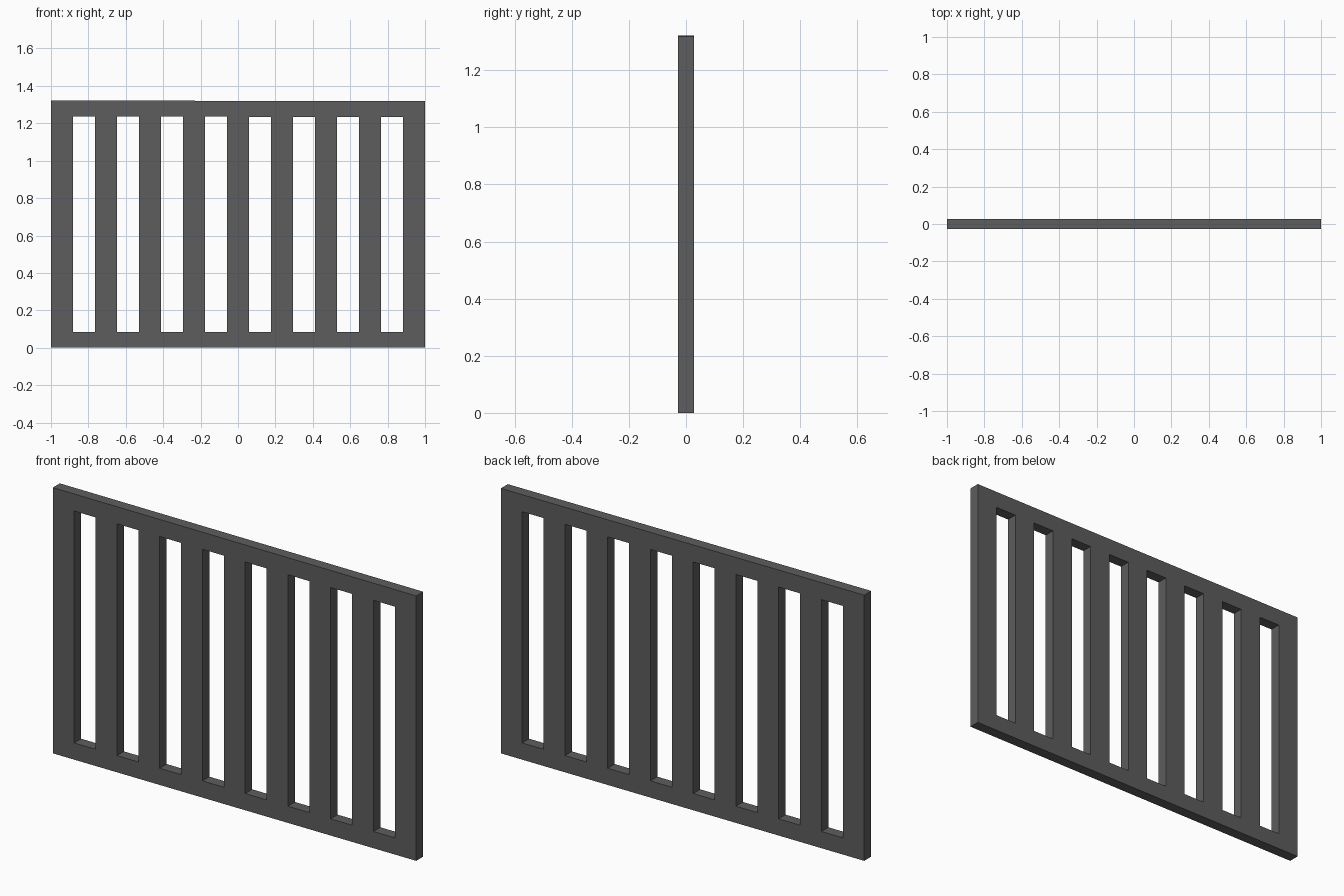
import bpy, bmesh

if "Cube" in bpy.data.objects:
    bpy.data.objects.remove(bpy.data.objects["Cube"])

N = 17                       # equal columns: 9 slats and 8 gaps
DEPTH = 0.055
RAIL_LOW, RAIL_HIGH, TOP = 0.083, 1.235, 1.32
SLOPE = -0.002               # top rail dips very slightly to the right

metal = bpy.data.materials.new("dark_grey")
metal.diffuse_color = (0.11, 0.11, 0.112, 1)
metal.use_nodes = True
metal.node_tree.nodes["Principled BSDF"].inputs["Base Color"].default_value = metal.diffuse_color


def column_points(bm, i):
    """Four front points of one vertical grid line."""
    x = -1 + 2 * i / N
    zs = (0, RAIL_LOW, RAIL_HIGH + SLOPE * x, TOP + SLOPE * x)
    return [bm.verts.new((x, -DEPTH / 2, z)) for z in zs]


# Front face of the panel: rails everywhere, slats on every other column
bm = bmesh.new()
cols = [column_points(bm, i) for i in range(N + 1)]
for i in range(N):
    a, b = cols[i], cols[i + 1]
    for row in range(3):
        if row == 1 and i % 2:
            continue         # gap between slats
        bm.faces.new((a[row], b[row], b[row + 1], a[row + 1]))

# Give the panel its thickness
front = bm.faces[:]
back = bmesh.ops.extrude_face_region(bm, geom=front, use_keep_orig=True)
bmesh.ops.translate(bm, vec=(0, DEPTH, 0),
                    verts=[g for g in back["geom"] if isinstance(g, bmesh.types.BMVert)])
bmesh.ops.recalc_face_normals(bm, faces=bm.faces[:])

# Merge coplanar faces so the rails and slats read as one flat panel
bmesh.ops.dissolve_limit(bm, angle_limit=0.001, verts=bm.verts[:], edges=bm.edges[:])

mesh = bpy.data.meshes.new("slatted_panel")
bm.to_mesh(mesh)
bm.free()
mesh.materials.append(metal)
panel = bpy.data.objects.new("slatted_panel", mesh)
bpy.context.collection.objects.link(panel)
